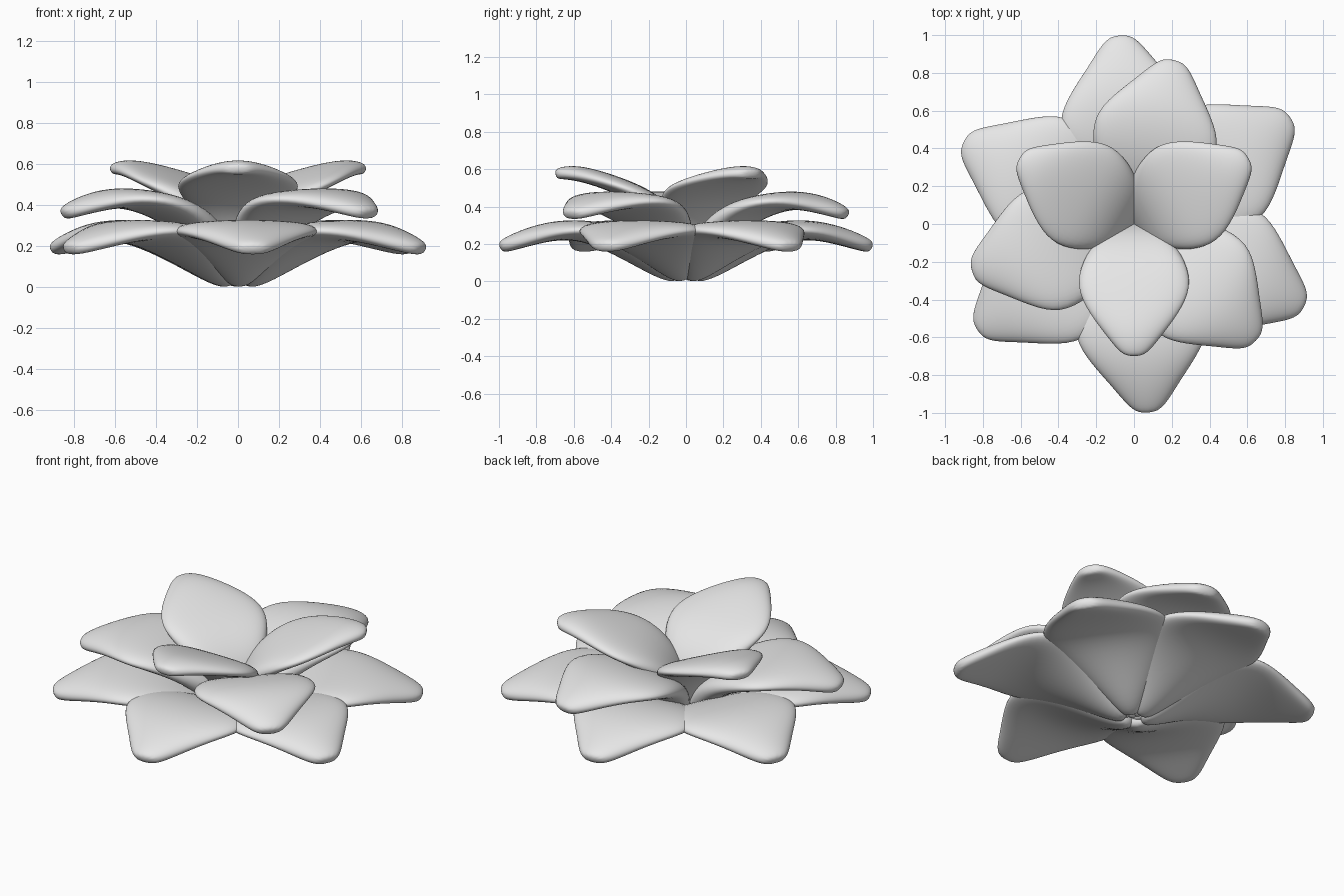
import bpy, bmesh, math
from mathutils import Vector

cube = bpy.data.objects.get("Cube")
if cube:
    bpy.data.objects.remove(cube)

grey = bpy.data.materials.new("petal_grey")
grey.use_nodes = True
grey.diffuse_color = (0.8, 0.8, 0.8, 1)
grey.node_tree.nodes["Principled BSDF"].inputs["Base Color"].default_value = (0.8, 0.8, 0.8, 1)

# Petal cross-section at each station from neck to tip
HALF_WIDTH = [.045, .095, .23, .345, .38, .295, .19, .115, .055]
ABOVE = [.04, .10, .125, .095, .062, .053, .05, .042, .03]
BELOW = [.025, .04, .048, .05, .052, .053, .05, .042, .03]
CUP = [0, .03, .055, .04, .005, -.01, -.015, -.01, 0]
SIDES = 12

# Petal spine of each ring: (distance from centre, height)
LOWER = [(.04, .018), (.12, .04), (.28, .135), (.44, .222), (.58, .272),
         (.72, .272), (.85, .238), (.95, .202), (1.0, .18)]
MIDDLE = [(.03, .03), (.09, .10), (.21, .25), (.36, .36), (.51, .425),
          (.64, .435), (.76, .408), (.85, .375), (.89, .352)]
UPPER = [(.02, .03), (.05, .13), (.12, .30), (.22, .42), (.34, .50),
         (.47, .552), (.58, .58), (.66, .582), (.70, .572)]


def petal(name, spine, scale, angle):
    """Loft a cupped pillow section along the spine, then turn it around z."""
    bm = bmesh.new()
    rings = []
    for i, (r, z) in enumerate(spine):
        a = spine[max(i - 1, 0)]
        b = spine[min(i + 1, len(spine) - 1)]
        normal = Vector((a[1] - b[1], 0, b[0] - a[0])).normalized()
        ring = []
        for k in range(SIDES):
            t = 2 * math.pi * k / SIDES
            across, up = math.cos(t), math.sin(t)
            depth = ABOVE[i] if up > 0 else BELOW[i]
            lift = CUP[i] * across ** 2 + depth * math.copysign(abs(up) ** 0.7, up)
            p = Vector((r, HALF_WIDTH[i] * scale * across, z)) + normal * lift * scale
            ring.append(bm.verts.new(p))
        rings.append(ring)
    for lo, hi in zip(rings, rings[1:]):
        for k in range(SIDES):
            n = (k + 1) % SIDES
            bm.faces.new((lo[k], lo[n], hi[n], hi[k]))
    bm.faces.new(rings[0])
    bm.faces.new(rings[-1])
    bmesh.ops.recalc_face_normals(bm, faces=bm.faces)
    for f in bm.faces:
        f.smooth = True
    mesh = bpy.data.meshes.new(name)
    bm.to_mesh(mesh)
    bm.free()
    mesh.materials.append(grey)
    obj = bpy.data.objects.new(name, mesh)
    obj.rotation_euler.z = math.radians(angle)
    bpy.context.collection.objects.link(obj)
    mod = obj.modifiers.new("smooth", 'SUBSURF')
    mod.levels = mod.render_levels = 2


# Three rings of petals, each turned from the one below
for name, spine, scale, count, start in (
        ("lower_petal", LOWER, 1.0, 6, 34.2),
        ("middle_petal", MIDDLE, .95, 3, 76.2),
        ("upper_petal", UPPER, .84, 3, 30)):
    for i in range(count):
        petal(f"{name}_{i + 1}", spine, scale, start + i * 360 / count)
